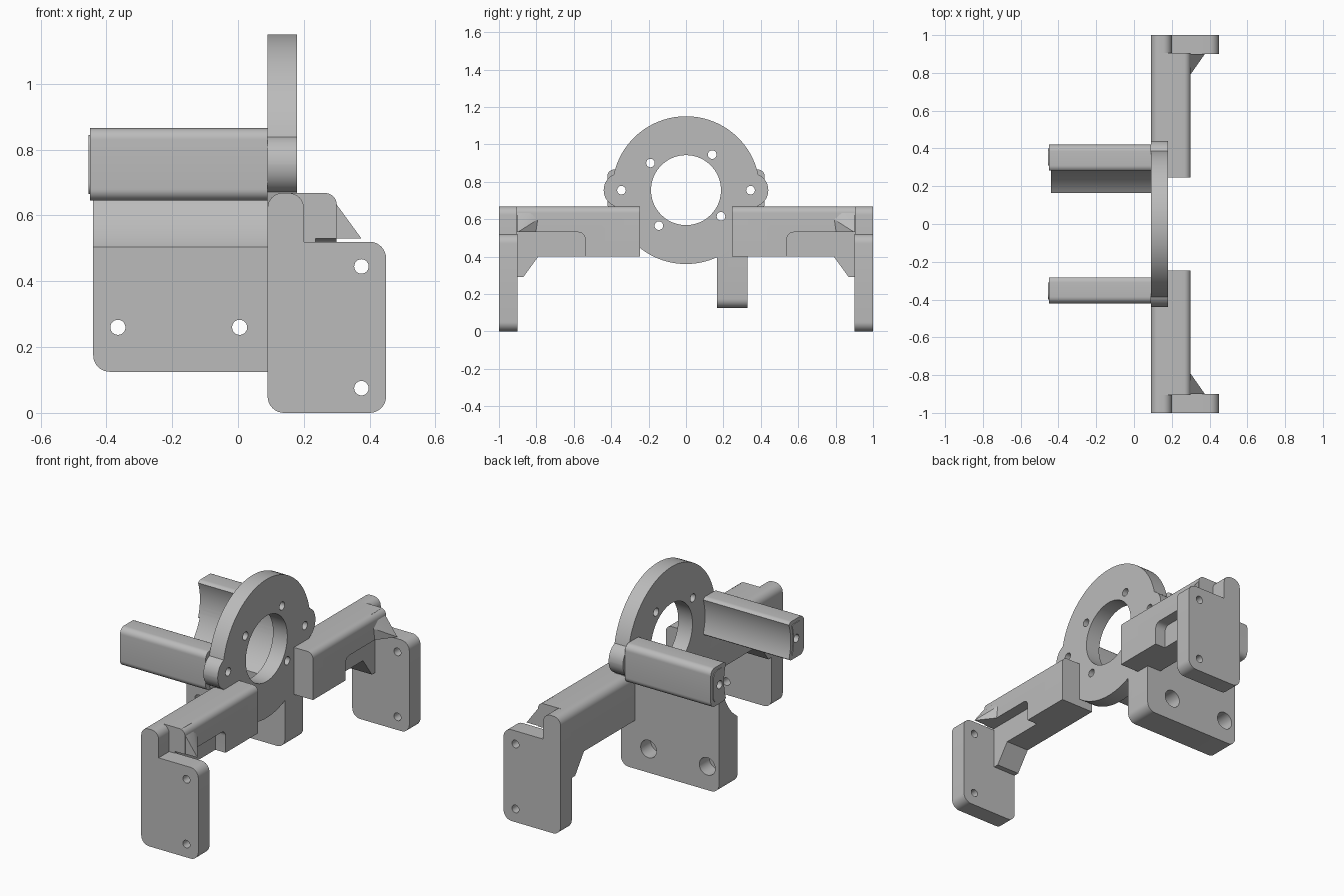
import bpy, bmesh, math
from mathutils import Vector

if "Cube" in bpy.data.objects:
    bpy.data.objects.remove(bpy.data.objects["Cube"], do_unlink=True)

grey = bpy.data.materials.new("plain_grey")
grey.use_nodes = True
grey.diffuse_color = (0.5, 0.5, 0.5, 1)
grey.node_tree.nodes["Principled BSDF"].inputs["Base Color"].default_value = (0.5, 0.5, 0.5, 1)

AXIS_Z = 0.755   # height of the ring centre
BACK, FACE = 0.09, 0.18   # ring faces along x


def finish(name, bm):
    bmesh.ops.recalc_face_normals(bm, faces=bm.faces)
    mesh = bpy.data.meshes.new(name)
    bm.to_mesh(mesh)
    bm.free()
    mesh.materials.append(grey)
    obj = bpy.data.objects.new(name, mesh)
    bpy.context.collection.objects.link(obj)
    return obj


def rounded(corners, steps=8):
    """Outline from (u, v, radius) corners, each rounded by its radius."""
    out = []
    for i, (u, v, r) in enumerate(corners):
        p = Vector((u, v))
        if r == 0:
            out.append(p)
            continue
        a = (Vector(corners[i - 1][:2]) - p).normalized()
        b = (Vector(corners[(i + 1) % len(corners)][:2]) - p).normalized()
        # right-angled corners only
        centre = p + (a + b) * r
        for k in range(steps + 1):
            t = k / steps * math.pi / 2
            out.append(centre - b * r * math.cos(t) - a * r * math.sin(t))
    return out


def rect(u0, u1, v0, v1, r=0.0):
    return rounded([(u0, v0, r), (u1, v0, r), (u1, v1, r), (u0, v1, r)])


def circle(u, v, r, n=24):
    return [Vector((u + r * math.cos(2 * math.pi * k / n),
                    v + r * math.sin(2 * math.pi * k / n))) for k in range(n)]


def prism(name, outline, axis, lo, hi, side=1):
    """Extrude an outline along x (outline is y, z) or y (outline is x, z)."""
    bm = bmesh.new()
    rings = []
    for t in (lo, hi):
        ring = []
        for u, v in outline:
            x, y = (t, u) if axis == "x" else (u, t)
            ring.append(bm.verts.new((x, y * side, v)))
        rings.append(ring)
        bm.faces.new(ring)
    n = len(outline)
    for i in range(n):
        j = (i + 1) % n
        bm.faces.new((rings[0][i], rings[0][j], rings[1][j], rings[1][i]))
    return finish(name, bm)


def cut(obj, cutters):
    bpy.context.view_layer.objects.active = obj
    for cutter in cutters:
        cutter.hide_render = True
        mod = obj.modifiers.new("cut", "BOOLEAN")
        mod.operation = "DIFFERENCE"
        mod.solver = "EXACT"
        mod.object = cutter
        bpy.ops.object.modifier_apply(modifier=mod.name)
        bpy.data.objects.remove(cutter, do_unlink=True)
    return obj


def drill(y, z, r=0.023, n=24):
    return prism("cutter", circle(y, z, r, n), "x", -0.6, 0.6)


parts = []

# Mounting ring with its bore and bolt holes
ring = prism("ring", circle(0, AXIS_Z, 0.395, 96), "x", BACK, FACE)
bolts = [(0.345, AXIS_Z), (-0.345, AXIS_Z), (0.14, 0.945),
         (-0.19, 0.9), (0.187, 0.615), (-0.145, 0.565)]
parts.append(cut(ring, [drill(0, AXIS_Z, 0.187, 72)] + [drill(*b) for b in bolts]))

# Upright plate below the rear bar, hollowed to clear the motor body
plate = prism("lower_plate", rect(-0.44, FACE, 0.125, 0.72, 0.05), "y", 0.165, 0.33)
cutters = [drill(0, AXIS_Z, 0.30, 96)]
for x in (-0.365, 0.005):
    cutters.append(prism("cutter", circle(x, 0.26, 0.023), "y", 0, 0.6))
    cutters.append(prism("cutter", circle(x, 0.26, 0.05, 32), "y", 0.24, 0.6))
parts.append(cut(plate, cutters))

for s, label in ((1, "rear"), (-1, "front")):
    # Ring ear
    ear = prism(label + "_ear", rect(0.25, 0.44, 0.665, 0.845, 0.088), "x", BACK, FACE, s)
    parts.append(cut(ear, [drill(s * 0.345, AXIS_Z)]))

    # Long bar with concave inner face and raised end
    for name, inset, lo, hi in (("_bar", 0, -0.45, BACK), ("_bar_end", 0.02, -0.454, -0.44)):
        shape = rect(0.275 + inset, 0.42 - inset, 0.645 + inset, 0.865 - inset, 0.035)
        bar = prism(label + name, shape, "x", lo, hi, s)
        parts.append(cut(bar, [drill(0, AXIS_Z, 0.30 + inset, 96),
                               drill(s * 0.345, AXIS_Z)]))

    # Arm beam with a pocket under its outer half
    profile = rounded([(BACK, 0.4, 0), (0.3, 0.4, 0), (0.3, 0.668, 0.035), (BACK, 0.668, 0.045)])
    beam = prism(label + "_arm", profile, "y", 0.247, 0.905, s)
    pocket = rounded([(0.54, 0.3, 0), (0.95, 0.3, 0), (0.95, 0.53, 0), (0.54, 0.53, 0.035)])
    parts.append(cut(beam, [prism("cutter", pocket, "x", 0.235, 0.4, s)]))

    # End plate with raised shoulder
    outline = rounded([(BACK, 0, 0.05), (0.45, 0, 0.05), (0.45, 0.52, 0.05),
                       (0.2, 0.52, 0), (0.2, 0.668, 0.045), (BACK, 0.668, 0.045)])
    end = prism(label + "_end_plate", outline, "y", 0.9, 1.0, s)
    parts.append(cut(end, [prism("cutter", circle(0.375, z, 0.022), "y", 0.8, 1.1, s)
                           for z in (0.075, 0.445)]))

    # Brace below the arm
    brace = [(0.79, 0.41), (0.79, 0.4), (0.87, 0.29), (0.91, 0.29), (0.91, 0.41)]
    parts.append(prism(label + "_lower_brace", brace, "x", BACK, 0.235, s))

    # Pointed gusset beside the arm
    bm = bmesh.new()
    for x, y, z in ((0.375, 0.9, 0.53), (0.29, 0.79, 0.53), (0.298, 0.79, 0.6),
                    (0.275, 0.81, 0.667), (0.275, 0.9, 0.667), (0.29, 0.9, 0.53)):
        bm.verts.new((x, y * s, z))
    bmesh.ops.convex_hull(bm, input=bm.verts)
    parts.append(finish(label + "_gusset", bm))

# Smooth the curved faces, keep edges sharp
bpy.ops.object.select_all(action="DESELECT")
for p in parts:
    p.select_set(True)
bpy.context.view_layer.objects.active = parts[0]
bpy.ops.object.shade_smooth_by_angle(angle=math.radians(30))
